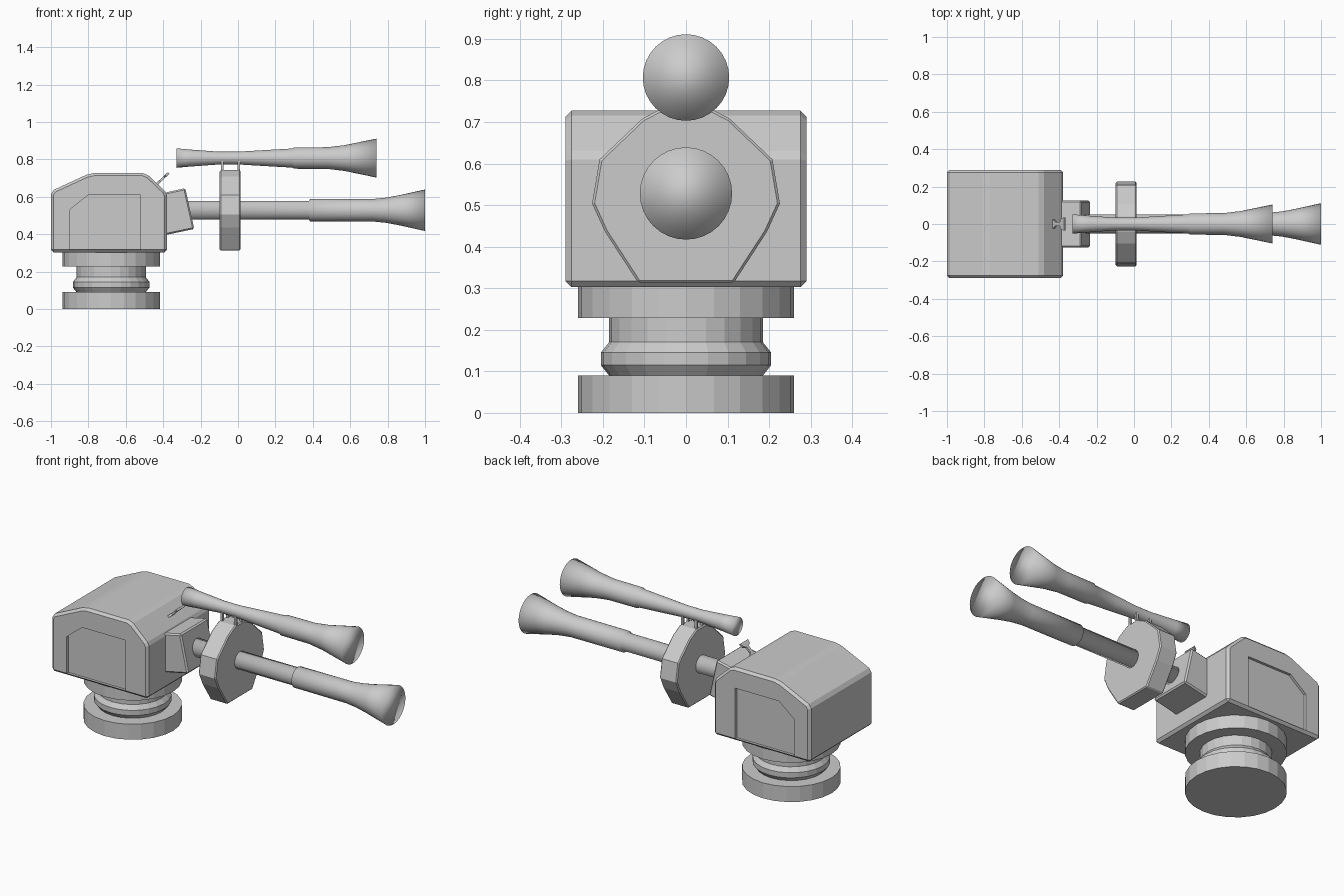
import bpy, bmesh, math
from mathutils import Vector

if "Cube" in bpy.data.objects:
    bpy.data.objects.remove(bpy.data.objects["Cube"])

grey = bpy.data.materials.new("light_grey")
grey.diffuse_color = (0.6, 0.6, 0.6, 1)
grey.use_nodes = True
grey.node_tree.nodes["Principled BSDF"].inputs["Base Color"].default_value = grey.diffuse_color


def finish(name, bm, smooth=False, bevel=0):
    bmesh.ops.recalc_face_normals(bm, faces=bm.faces)
    for f in bm.faces:
        f.smooth = smooth
    me = bpy.data.meshes.new(name)
    bm.to_mesh(me)
    bm.free()
    me.materials.append(grey)
    ob = bpy.data.objects.new(name, me)
    bpy.context.collection.objects.link(ob)
    if bevel:
        m = ob.modifiers.new("bevel", 'BEVEL')
        m.width = bevel
        m.segments = 1
        m.limit_method = 'ANGLE'
        m.angle_limit = math.radians(50)
    return ob


def prism(name, pts, a, b, bevel=0):
    """Extrude an outline of 3D points by the vector b - a."""
    bm = bmesh.new()
    lo = [bm.verts.new(Vector(p) + Vector(a)) for p in pts]
    hi = [bm.verts.new(Vector(p) + Vector(b)) for p in pts]
    n = len(pts)
    bm.faces.new(lo)
    bm.faces.new(hi)
    for i in range(n):
        j = (i + 1) % n
        bm.faces.new((lo[i], lo[j], hi[j], hi[i]))
    return finish(name, bm, bevel=bevel)


def side_prism(name, xz, y0, y1, bevel=0):
    return prism(name, [(x, 0, z) for x, z in xz], (0, y0, 0), (0, y1, 0), bevel)


def lathe(name, profile, sides, place, smooth=False):
    """Revolve (position, radius) pairs; place maps (t, u, v) to a point."""
    bm = bmesh.new()
    rings = []
    for t, r in profile:
        rings.append([bm.verts.new(place(t, r * math.cos(2 * math.pi * i / sides),
                                         r * math.sin(2 * math.pi * i / sides)))
                      for i in range(sides)])
    for p, q in zip(rings, rings[1:]):
        for i in range(sides):
            j = (i + 1) % sides
            bm.faces.new((p[i], p[j], q[j], q[i]))
    bm.faces.new(rings[0])
    bm.faces.new(rings[-1])
    return finish(name, bm, smooth)


# Turret housing with sloped roof
housing = side_prism("turret_housing", [
    (-1, .303), (-1, .615), (-.985, .637), (-.81, .718), (-.77, .727), (-.51, .727),
    (-.48, .715), (-.39, .63), (-.38, .61), (-.38, .303)], -.29, .29, bevel=.014)

# Recessed side panels
panel = [(-.9, .317), (-.9, .53), (-.8, .61), (-.52, .61), (-.52, .317)]
for s in (-1, 1):
    cutter = side_prism("panel_cutter", panel, s * .275, s * .35)
    cutter.hide_render = True
    cutter.hide_viewport = True
    m = housing.modifiers.new("recess", 'BOOLEAN')
    m.operation = 'DIFFERENCE'
    m.solver = 'EXACT'
    m.object = cutter

# Pedestal
lathe("pedestal", [(0, .26), (.09, .26), (.09, .185), (.115, .205), (.145, .205),
                   (.17, .185), (.228, .185), (.228, .26), (.305, .26)], 24,
      lambda t, u, v: (-.678 + u, v, t))

# Tilted gun mount
side_prism("gun_mount", [(-.40, .62), (-.282, .646), (-.234, .428), (-.40, .393)],
           -.125, .125, bevel=.008)

# Main barrel and upper barrel
lathe("main_barrel", [(-.27, .05), (.38, .05), (.385, .059), (.72, .06), (.79, .067),
                      (.86, .08), (1, .111)], 32,
      lambda t, u, v: (t, u, .528 + v), smooth=True)
lathe("upper_barrel", [(-.33, .052), (-.25, .045), (-.1, .034), (0, .034), (.15, .043),
                       (.29, .051), (.3, .057), (.48, .058), (.57, .069), (.74, .104)], 32,
      lambda t, u, v: (t, u, .807 + v), smooth=True)

# Shield plate around the main barrel
half = [(.04, .742), (.105, .708), (.208, .61), (.226, .504), (.195, .436), (.115, .313)]
outline = half + [(-y, z) for y, z in reversed(half)]
prism("shield", [(0, y, z) for y, z in outline], (-.098, 0, 0), (.013, 0, 0), bevel=.006)

# Brackets carrying the upper barrel
for x in (-.085, .003):
    for y in (-.025, .025):
        bm = bmesh.new()
        bmesh.ops.create_cube(bm, size=1)
        bmesh.ops.scale(bm, vec=(.014, .012, .06), verts=bm.verts)
        bmesh.ops.translate(bm, vec=(x, y, .76), verts=bm.verts)
        finish("barrel_bracket", bm)

# Sight post on the sloped roof: narrow stem widening at both ends
base, tip = Vector((-.448, 0, .655)), Vector((-.37, 0, .728))
d = (tip - base).normalized()
n = Vector((-d.z, 0, d.x))
stem = [(0, .028), (.25, .024), (.4, .01), (.7, .01), (.8, .03), (1, .036)]
edge = stem + [(t, -y) for t, y in reversed(stem)]
prism("sight_post", [base.lerp(tip, t) + Vector((0, y, 0)) for t, y in edge],
      -n * .006, n * .006)
